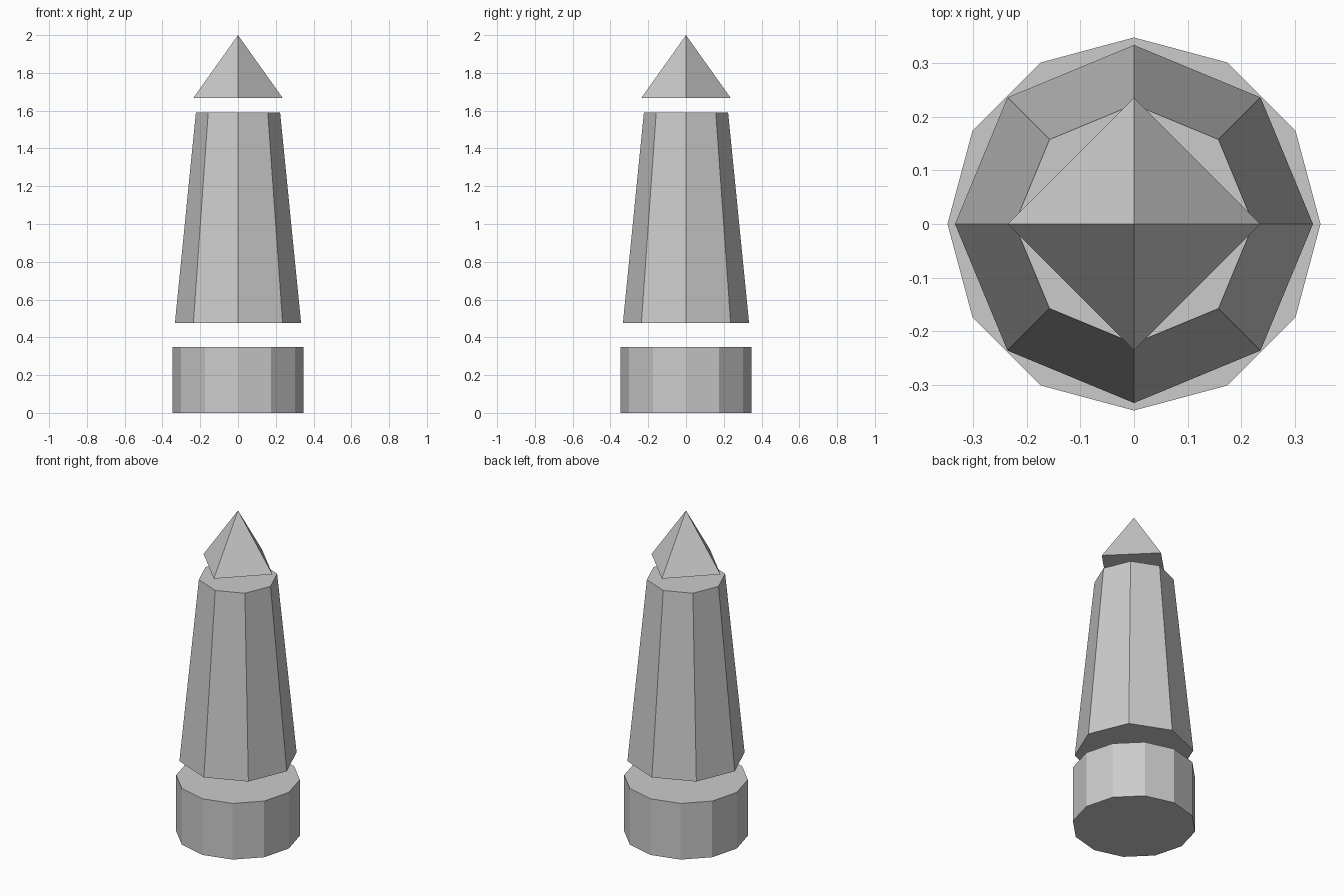
import bpy

if "Cube" in bpy.data.objects:
    bpy.data.objects.remove(bpy.data.objects["Cube"])


def tapered_prism(name, sides, r_bottom, r_top, z0, z1):
    bpy.ops.mesh.primitive_cone_add(
        vertices=sides, radius1=r_bottom, radius2=r_top, depth=z1 - z0,
        location=(0, 0, (z0 + z1) / 2))
    obj = bpy.context.object
    obj.name = name
    return obj


# Twelve-sided base drum
tapered_prism("base", 12, 0.348, 0.348, 0.0, 0.348)
# Eight-sided tapering body, floating above the base
tapered_prism("body", 8, 0.334, 0.223, 0.475, 1.59)
# Four-sided pyramid tip, floating above the body
tapered_prism("tip", 4, 0.236, 0.0, 1.668, 2.0)
